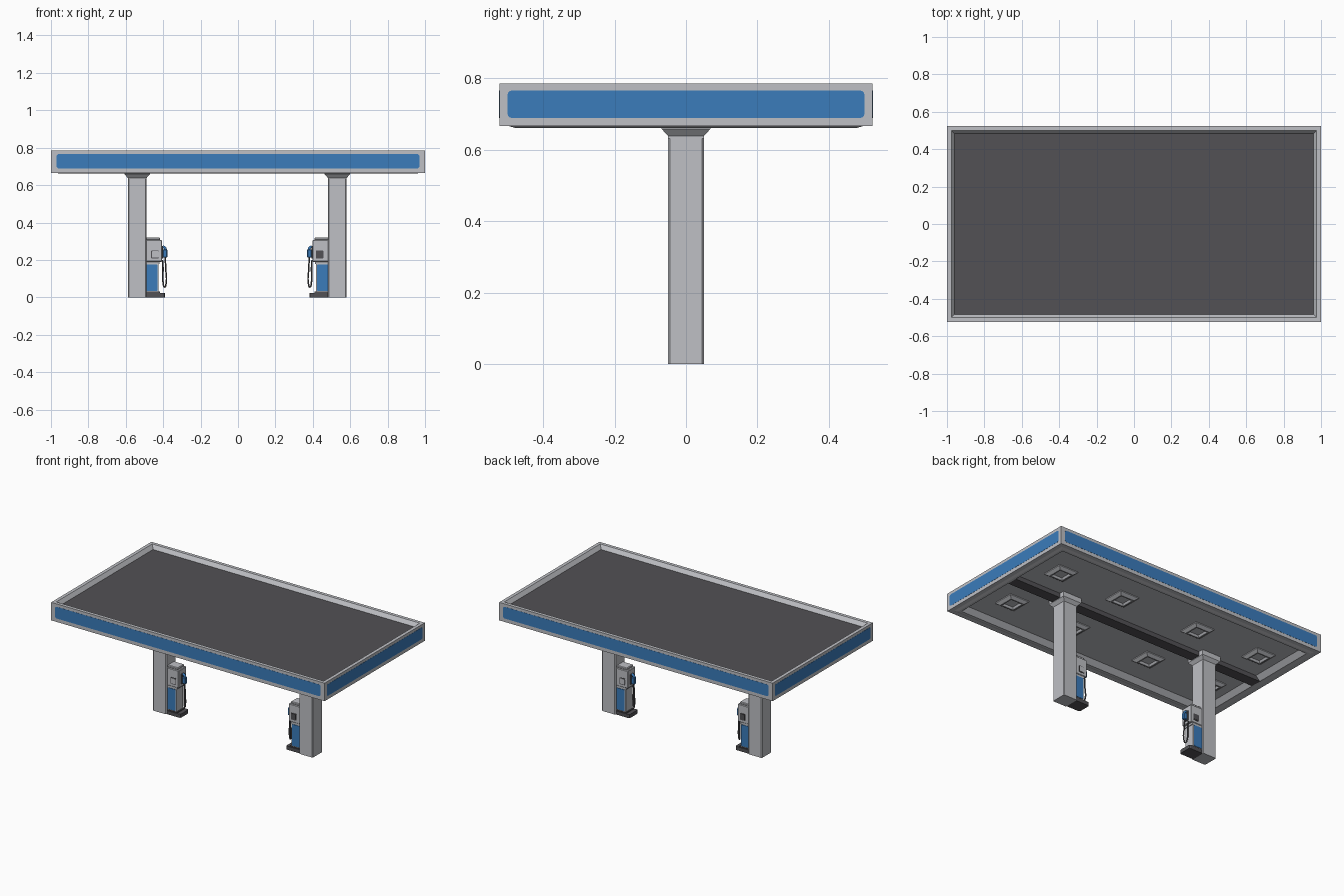
import bpy, bmesh
from math import pi
from mathutils import Vector

cube = bpy.data.objects.get("Cube")
if cube:
    bpy.data.objects.remove(cube, do_unlink=True)


def material(name, r, g, b):
    m = bpy.data.materials.new(name)
    m.use_nodes = True
    m.diffuse_color = (r, g, b, 1)
    m.node_tree.nodes["Principled BSDF"].inputs["Base Color"].default_value = (r, g, b, 1)
    return m


GREY = material("light grey", 0.52, 0.53, 0.56)
DARK = material("dark grey", 0.085, 0.083, 0.09)
BLUE = material("blue", 0.043, 0.2, 0.5)


def add(name, bm, *mats):
    mesh = bpy.data.meshes.new(name)
    bmesh.ops.recalc_face_normals(bm, faces=bm.faces)
    bm.to_mesh(mesh)
    bm.free()
    for m in mats:
        mesh.materials.append(m)
    ob = bpy.data.objects.new(name, mesh)
    bpy.context.collection.objects.link(ob)
    return ob


def box(name, x, y, z, mat, bevel=0, axis=None, segments=1):
    """Box from (min, max) ranges; bevel all edges or those along one axis."""
    bm = bmesh.new()
    bmesh.ops.create_cube(bm, size=1)
    for v in bm.verts:
        v.co = Vector([lo + (hi - lo) * (c + 0.5) for c, (lo, hi) in zip(v.co, (x, y, z))])
    if bevel:
        edges = [e for e in bm.edges if axis is None
                 or abs((e.verts[0].co - e.verts[1].co).normalized()[axis]) > 0.9]
        bmesh.ops.bevel(bm, geom=edges, offset=bevel, segments=segments,
                        profile=0.5, affect='EDGES')
    return add(name, bm, mat)


def rings(name, half_x, half_y, profile, mats, center=(0, 0)):
    """Stack rectangles given as (inset, z, material of band above), capped at both ends."""
    bm = bmesh.new()
    loops = []
    for inset, z, _ in profile:
        a, b = half_x - inset, half_y - inset
        loops.append([bm.verts.new((center[0] + sx * a, center[1] + sy * b, z))
                      for sx, sy in ((-1, -1), (1, -1), (1, 1), (-1, 1))])
    bm.faces.new(loops[0]).material_index = profile[0][2]
    for low, high, p in zip(loops, loops[1:], profile[1:]):
        for i in range(4):
            j = (i + 1) % 4
            bm.faces.new((low[i], low[j], high[j], high[i])).material_index = p[2]
    bm.faces.new(loops[-1]).material_index = profile[-1][2]
    return add(name, bm, *mats)


def tube(name, points, radius, mat):
    curve = bpy.data.curves.new(name, 'CURVE')
    curve.dimensions = '3D'
    curve.bevel_depth = radius
    curve.bevel_resolution = 1
    curve.resolution_u = 5
    curve.use_fill_caps = True
    spline = curve.splines.new('BEZIER')
    spline.bezier_points.add(len(points) - 1)
    for bp, co in zip(spline.bezier_points, points):
        bp.co = co
        bp.handle_left_type = bp.handle_right_type = 'AUTO'
    curve.materials.append(mat)
    ob = bpy.data.objects.new(name, curve)
    bpy.context.collection.objects.link(ob)
    return ob


# Canopy: sunken roof, sloped rim, under-lip and recessed ceiling in one profile
HX, HY = 0.999, 0.523
rings("canopy", HX, HY, [
    (0.09, 0.69, 0), (0.06, 0.661, 0), (0.045, 0.661, 0), (0.028, 0.666, 0),
    (0, 0.666, 0), (0, 0.785, 0), (0.022, 0.785, 0), (0.04, 0.76, 0),
    (0.042, 0.76, 1)], (GREY, DARK))

# Blue fascia plates
for s, side in ((-1, "front"), (1, "back")):
    y = s * HY
    box(side + "_fascia", (-0.97, 0.97), (y - 0.001, y + 0.001), (0.689, 0.766),
        BLUE, 0.012, 1, 3)
for s, side in ((-1, "right"), (1, "left")):
    x = s * HX
    box(side + "_fascia", (x - 0.001, x + 0.001), (-0.5, 0.5), (0.689, 0.766),
        BLUE, 0.012, 0, 3)

# Ceiling beam and lamps
box("ceiling_beam", (-0.95, 0.94), (-0.035, 0.035), (0.661, 0.7), DARK)
for x in (-0.77, -0.3, 0.28, 0.75):
    for y in (-0.225, 0.225):
        rings("ceiling_lamp", 0.07, 0.07, [
            (0.036, 0.682, 0), (0.028, 0.67, 0), (0.02, 0.67, 0),
            (0, 0.684, 0), (0, 0.7, 0)], (GREY,), (x, y))

# Column and pump for the right side
parts = []
CX = -0.535
parts.append(box("column", (CX - 0.05, CX + 0.05), (-0.05, 0.05), (0, 0.65), GREY, 0.005, 2))
parts.append(rings("column_capital", 0.068, 0.068, [
    (0.018, 0.632, 0), (0.018, 0.638, 0), (0, 0.658, 0), (0, 0.692, 0)], (GREY,), (CX, 0)))

parts.append(box("pump_base", (-0.489, -0.386), (-0.044, 0.044), (0, 0.024), DARK, 0.01, 2, 2))
parts.append(box("pump_plinth", (-0.489, -0.412), (-0.039, 0.039), (0.02, 0.03), DARK))
parts.append(box("pump_lower_body", (-0.489, -0.42), (-0.036, 0.036), (0.028, 0.18), GREY, 0.002))
parts.append(box("pump_neck", (-0.489, -0.415), (-0.036, 0.036), (0.178, 0.192), GREY))
parts.append(box("pump_upper_body", (-0.489, -0.402), (-0.04, 0.04), (0.19, 0.306), GREY, 0.003))
parts.append(box("pump_cap", (-0.489, -0.412), (-0.034, 0.034), (0.304, 0.32), GREY, 0.004))
for s, side in ((-1, "front"), (1, "back")):
    def plate(name, x, z, depth, out, mat):
        ys = sorted((s * depth, s * (depth + out)))
        parts.append(box("pump_" + side + "_" + name, x, ys, z, mat, 0.003, 1))
    plate("panel", (-0.486, -0.427), (0.034, 0.175), 0.035, 0.004, BLUE)
    plate("screen_frame", (-0.46, -0.42), (0.207, 0.251), 0.039, 0.003, DARK)
    plate("screen", (-0.456, -0.422), (0.212, 0.247), 0.04, 0.004, GREY if s < 0 else DARK)

# Nozzle, holder and hanging hose on the pump's outer end
parts.append(box("nozzle_holder", (-0.404, -0.396), (-0.014, 0.014), (0.208, 0.275), DARK, 0.002))
parts.append(box("nozzle_grip", (-0.397, -0.374), (-0.011, 0.011), (0.212, 0.256), BLUE, 0.003))
parts.append(tube("nozzle_spout", [(-0.383, 0, 0.245), (-0.386, 0, 0.264), (-0.4, 0, 0.272)],
                  0.008, BLUE))
parts.append(tube("hose", [
    (-0.386, 0, 0.22), (-0.382, 0, 0.15), (-0.381, 0, 0.07), (-0.388, 0.004, 0.055),
    (-0.396, 0.01, 0.075), (-0.397, 0.014, 0.16), (-0.4, 0.016, 0.2)], 0.0045, DARK))

# Turn copies half way round for the left side
for ob in parts:
    twin = ob.copy()
    twin.name = "left_" + ob.name
    ob.name = "right_" + ob.name
    twin.rotation_euler.z = pi
    ob.location.x = twin.location.x = -0.004
    bpy.context.collection.objects.link(twin)
